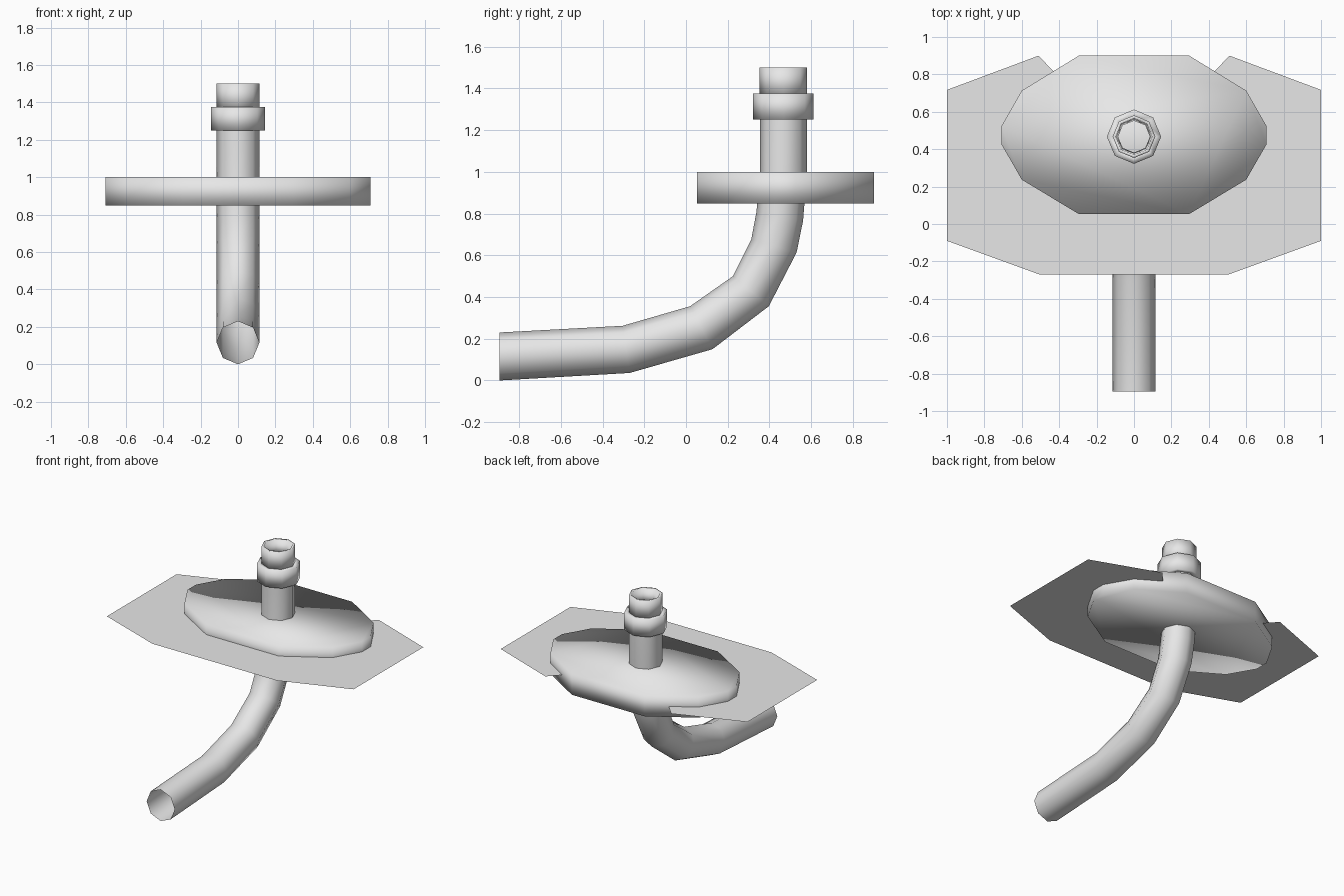
import bpy, bmesh, math

if "Cube" in bpy.data.objects:
    bpy.data.objects.remove(bpy.data.objects["Cube"])

SIDES = 8
AXIS_Y = 0.467   # y of the vertical riser

grey = bpy.data.materials.new("plain_grey")
grey.diffuse_color = (0.8, 0.8, 0.8, 1)
grey.use_nodes = True
grey.node_tree.nodes["Principled BSDF"].inputs["Base Color"].default_value = grey.diffuse_color


def make(name, bm, smooth=True, recalc=True):
    if recalc:
        bmesh.ops.recalc_face_normals(bm, faces=bm.faces)
    for f in bm.faces:
        f.smooth = smooth
    mesh = bpy.data.meshes.new(name)
    bm.to_mesh(mesh)
    bm.free()
    mesh.materials.append(grey)
    ob = bpy.data.objects.new(name, mesh)
    bpy.context.collection.objects.link(ob)
    return ob


def skin(bm, rings, closed=False):
    """Join successive rings of vertices with quads."""
    n = len(rings[0])
    pairs = list(zip(rings, rings[1:]))
    if closed:
        pairs.append((rings[-1], rings[0]))
    for a, b in pairs:
        for i in range(n):
            j = (i + 1) % n
            bm.faces.new((a[i], a[j], b[j], b[i]))


def lathe(name, profile):
    """Closed ring-shaped part turned around the riser axis."""
    bm = bmesh.new()
    rings = []
    for r, z in profile:
        rings.append([bm.verts.new((r * math.cos(t), AXIS_Y + r * math.sin(t), z))
                      for t in (2 * math.pi * i / SIDES for i in range(SIDES))])
    skin(bm, rings, closed=True)
    return make(name, bm)


# Bent open pipe: (y, z) of the inner and outer side of each bend
stations = [
    ((-0.895, 0.23), (-0.895, 0.0)),
    ((-0.304, 0.262), (-0.27, 0.036)),
    ((0.02, 0.356), (0.127, 0.15)),
    ((0.225, 0.50), (0.397, 0.356)),
    ((0.313, 0.677), (0.53, 0.613)),
    ((0.338, 0.81), (0.561, 0.765)),
    ((0.354, 1.0), (0.58, 1.0)),
    ((0.354, 1.30), (0.58, 1.30)),
]
bm = bmesh.new()
rings = []
for (ya, za), (yb, zb) in stations:
    cy, cz, hy, hz = (ya + yb) / 2, (za + zb) / 2, (ya - yb) / 2, (za - zb) / 2
    ring = []
    for i in range(SIDES):
        t = 2 * math.pi * i / SIDES
        ring.append(bm.verts.new((0.114 * math.sin(t),
                                  cy + hy * math.cos(t), cz + hz * math.cos(t))))
    rings.append(ring)
skin(bm, rings)
make("bent_pipe", bm)

# Collar and open cup on top of the riser
lathe("collar", [(0.10, 1.25), (0.145, 1.25), (0.145, 1.375), (0.10, 1.375)])
lathe("top_cup", [(0.085, 1.365), (0.114, 1.37), (0.114, 1.5), (0.097, 1.5)])

# Twelve-sided oval slab around the pipe
half = [(0.295, 0.90), (0.60, 0.713), (0.708, 0.525),
        (0.708, 0.425), (0.60, 0.237), (0.295, 0.053)]
outline = half + [(-x, y) for x, y in reversed(half)]
bm = bmesh.new()
low, high = [[bm.verts.new((x, y, z)) for x, y in outline] for z in (0.848, 1.0)]
skin(bm, [low, high])
bm.faces.new(low)
bm.faces.new(high)
make("oval_slab", bm)

# Thin flat plate with a wedge missing at the back
half = [(0.51, 0.90), (1.0, 0.717), (1.0, -0.09), (0.505, -0.27)]
rim = half + [(-x, y) for x, y in reversed(half)]
bm = bmesh.new()
hub = bm.verts.new((0, 0.36, 0.925))
verts = [bm.verts.new((x, y, 0.925)) for x, y in rim]
for a, b in zip(verts, verts[1:]):
    bm.faces.new((hub, b, a))
make("flat_plate", bm, smooth=False, recalc=False)
